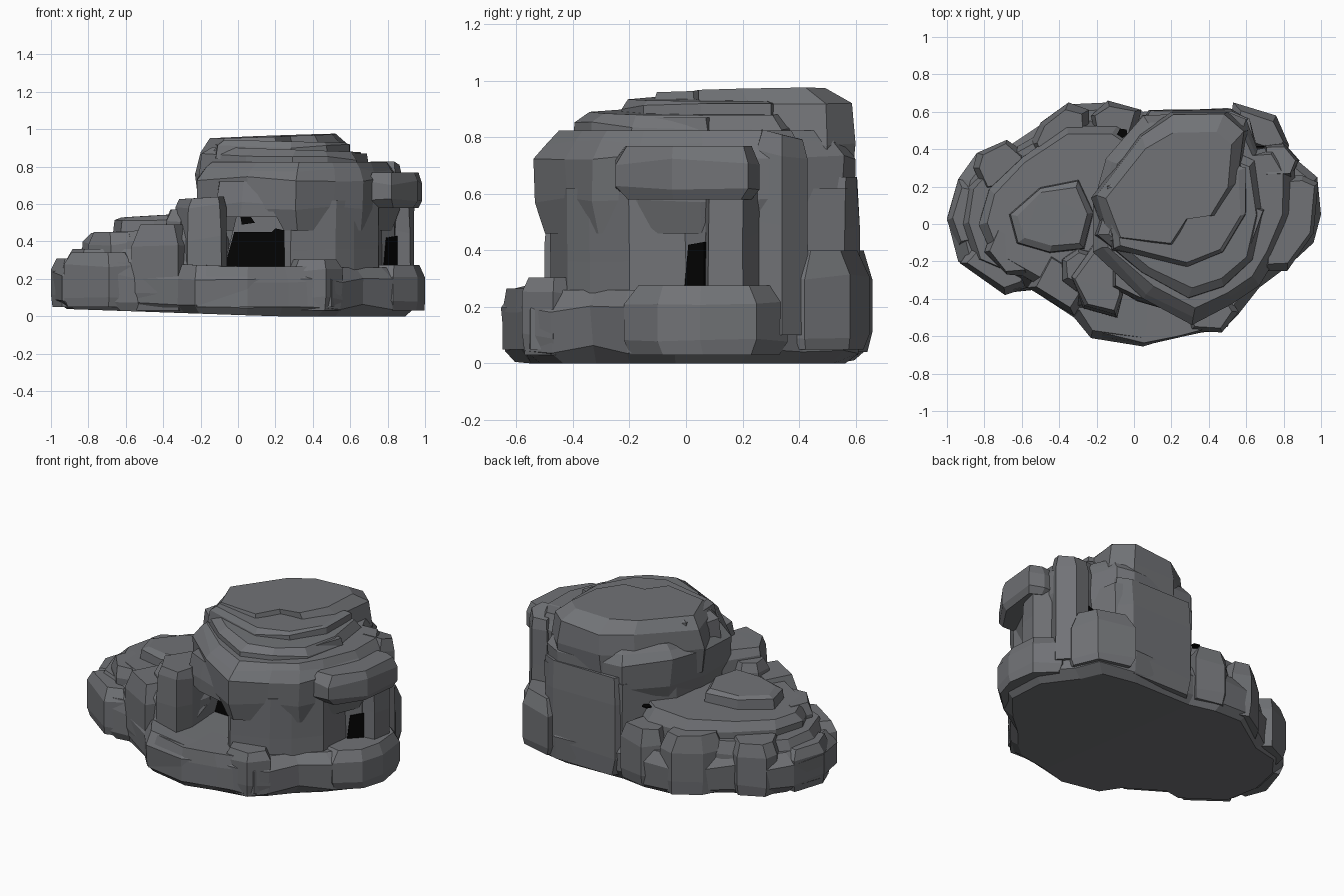
import bpy, bmesh, math, random

if "Cube" in bpy.data.objects:
    bpy.data.objects.remove(bpy.data.objects["Cube"])

random.seed(4)


def material(name, col):
    m = bpy.data.materials.new(name)
    m.diffuse_color = (*col, 1)
    m.use_nodes = True
    m.node_tree.nodes["Principled BSDF"].inputs["Base Color"].default_value = m.diffuse_color
    return m


STONE = material("grey stone", (0.165, 0.17, 0.182))
DARK = material("cave black", (0.001, 0.001, 0.001))


def rock(name, outline, levels, tilt=(0, 0), jit=0.01, lift=0.0, mat=STONE, shift=(0, 0)):
    """Stack scaled copies of a top-view outline; levels are (z, scale)."""
    cx = sum(p[0] for p in outline) / len(outline)
    cy = sum(p[1] for p in outline) / len(outline)
    bm = bmesh.new()
    rings = []
    top, low = levels[-1][0], levels[0][0]
    for n_level, (z, s) in enumerate(levels):
        ring = []
        last = n_level == len(levels) - 1
        for x, y in outline:
            k = (z - low) / (top - low)
            px = cx + (x - cx) * s + random.uniform(-jit, jit) * (s < 1) + shift[0] * last
            py = cy + (y - cy) * s + random.uniform(-jit, jit) * (s < 1) + shift[1] * last
            pz = z + k * (tilt[0] * (x - cx) + tilt[1] * (y - cy))
            pz += max(0, 0.2 - px) * lift
            if 0 < k < 1:
                pz += random.uniform(-jit, jit) * 1.5
            ring.append(bm.verts.new((px, py, pz)))
        rings.append(ring)
    n = len(outline)
    for a, b in zip(rings, rings[1:]):
        for i in range(n):
            j = (i + 1) % n
            bm.faces.new((a[i], a[j], b[j], b[i]))
    bm.faces.new(rings[0][::-1])
    bm.faces.new(rings[-1])
    bmesh.ops.recalc_face_normals(bm, faces=bm.faces)
    bmesh.ops.triangulate(bm, faces=[f for f in bm.faces if len(f.verts) > 4])
    me = bpy.data.meshes.new(name)
    bm.to_mesh(me)
    bm.free()
    me.materials.append(mat)
    ob = bpy.data.objects.new(name, me)
    bpy.context.collection.objects.link(ob)
    return ob


def boulder(name, c, r, z, sides=7, rot=0.0, tilt=(0, 0)):
    """Rounded faceted stone: centre, radii, bottom and top height."""
    pts = []
    for i in range(sides):
        a = 2 * math.pi * i / sides + random.uniform(-.12, .12)
        u, v = r[0] * math.cos(a), r[1] * math.sin(a)
        pts.append((c[0] + u * math.cos(rot) - v * math.sin(rot),
                    c[1] + u * math.sin(rot) + v * math.cos(rot)))
    h = z[1] - z[0]
    return rock(name, pts, [(z[0], .85), (z[0] + h * .25, 1), (z[0] + h * .75, .98), (z[1], .7)], tilt)


# wide foot of the whole formation
rock("base_slab", [(-.94, -.2), (-.68, -.37), (-.55, -.35), (-.32, -.5), (-.23, -.61), (.05, -.655),
                   (.25, -.59), (.47, -.57), (.56, -.48), (.67, -.34), (.83, -.22), (.97, -.05),
                   (.95, .22), (.8, .42), (.74, .57), (.5, .62), (.05, .6), (-.13, .65),
                   (-.35, .64), (-.5, .53), (-.65, .43), (-.84, .38), (-.94, .24), (-1, .03)],
     [(0, .92), (.05, .99), (.19, 1), (.26, .93)], lift=.035)

# stepped terraces on the left
terrace_low = rock("terrace_low", [(-.93, 0), (-.86, -.2), (-.6, -.32), (-.33, -.46), (-.1, -.45), (.1, 0),
                                   (.1, .5), (-.3, .58), (-.55, .46), (-.75, .34), (-.9, .2)],
                   [(.1, 1), (.28, .99), (.36, .92)])
terrace_mid = rock("terrace_mid", [(-.83, 0), (-.76, -.19), (-.5, -.33), (-.3, -.45), (-.08, -.38), (.1, .4),
                                   (-.08, .53), (-.35, .52), (-.6, .36), (-.78, .18)],
                   [(.25, 1), (.4, .99), (.465, .9)], tilt=(.05, 0))
rock("terrace_top_slab", [(-.66, .05), (-.62, -.1), (-.45, -.15), (-.27, -.13), (-.22, .06), (-.3, .23), (-.5, .19)],
     [(.42, 1.05), (.51, 1), (.54, .85)], tilt=(.05, 0))

# tower: wall, overhanging band, stepped slabs, cap
tower_wall = rock("tower_wall", [(-.2, -.08), (.04, -.3), (.28, -.48), (.52, -.42), (.62, -.34), (.75, -.2),
                                 (.77, 0), (.84, .07), (.84, .3), (.78, .42), (.66, .4), (.61, .56),
                                 (.5, .6), (.05, .58), (-.15, .3)],
                  [(.1, 1), (.35, 1), (.62, .99)])
tower_band = rock("tower_band", [(-.22, .1), (-.22, -.15), (.05, -.4), (.31, -.54), (.52, -.43), (.67, -.33),
                                 (.76, -.18), (.86, .05), (.86, .3), (.78, .42), (.66, .4), (.6, .56), (.5, .6),
                                 (.05, .58), (-.15, .35)],
                  [(.46, .93), (.58, .99), (.735, 1), (.785, .93), (.825, .87)])
rock("upper_slab", [(-.21, -.06), (.04, -.26), (.3, -.4), (.48, -.34), (.64, -.2), (.7, .05), (.66, .35),
                    (.3, .5), (-.1, .3)],
     [(.74, 1), (.845, .98), (.89, .87)], tilt=(-.03, 0))
rock("upper_step", [(-.12, -.14), (.28, -.23), (.48, -.15), (.6, .05), (.6, .3), (.2, .4), (-.15, .2)],
     [(.84, 1), (.91, .98), (.935, .9)], tilt=(-.02, 0))
rock("cap_boulder", [(-.23, .14), (-.14, -.1), (.2, -.14), (.3, .02), (.46, .04), (.57, .22), (.61, .5),
                     (.5, .6), (.2, .6), (.03, .48)],
     [(.6, .97), (.77, 1), (.9, .95), (.965, .8)], tilt=(.025, .01), shift=(-.01, -.03))
rock("small_top_slab", [(.5, -.17), (.62, -.13), (.7, .08), (.62, .1), (.6, -.02), (.5, -.1)],
     [(.8, 1), (.87, .97)])

# right side: knob, pillar, buttress and the stones at their feet
rock("side_knob", [(.7, -.25), (.82, -.25), (.96, -.05), (.985, .22), (.9, .26), (.7, .25)],
     [(.58, .84), (.625, 1), (.715, 1), (.77, .86)])
rock("side_pillar", [(.84, .07), (.92, .08), (.94, .2), (.84, .26)], [(.15, 1.05), (.45, 1), (.62, .95)])
rock("side_buttress", [(.7, .25), (.84, .25), (.88, .34), (.8, .43), (.7, .42)],
     [(.1, 1.05), (.5, 1), (.74, 1), (.81, .85)], tilt=(0, -.2))
rock("foot_right", [(.7, -.2), (.83, -.22), (.96, -.1), (1, .05), (.98, .25), (.85, .36), (.7, .3)],
     [(.03, .9), (.09, 1), (.21, 1), (.275, .83)])
rock("foot_back_right", [(.5, .45), (.8, .36), (.83, .42), (.76, .58), (.53, .65)],
     [(.05, .9), (.1, 1), (.31, 1), (.4, .72)])
rock("back_wall", [(-.02, .45), (.58, .38), (.61, .56), (.52, .615), (.08, .61)],
     [(.03, .9), (.15, 1), (.48, 1), (.66, .96)])

# front ledge and stones around the cave
rock("front_ledge", [(-.25, -.45), (-.22, -.6), (.05, -.65), (.27, -.6), (.5, -.55), (.56, -.42), (.1, -.35)],
     [(.05, 1), (.19, 1), (.265, .88)])
rock("front_right_stone", [(.25, -.45), (.3, -.57), (.47, -.58), (.56, -.47), (.5, -.38)],
     [(.03, .96), (.1, 1), (.24, 1), (.305, .8)])
rock("cave_left_stone", [(-.34, -.28), (-.27, -.45), (-.09, -.5), (-.06, -.38), (-.07, -.2), (-.2, -.08)],
     [(.1, 1.02), (.42, 1), (.59, .97), (.635, .8)], tilt=(.05, 0))
rock("cave_lintel_stone", [(-.12, -.15), (-.12, -.34), (.02, -.41), (.25, -.48), (.25, -.2)],
     [(.53, .95), (.6, 1), (.72, .9)])

# broad stones round the left rim
RIM = [
    ([(-.57, -.34), (-.32, -.49), (-.2, -.3), (-.45, -.15)], .03, .49),
    ([(-.93, -.21), (-.69, -.38), (-.57, -.34), (-.55, -.15), (-.82, -.05)], .05, .34),
    ([(-.8, -.15), (-.68, -.27), (-.57, -.28), (-.55, -.1), (-.75, 0)], .2, .45),
    ([(-1, .02), (-.94, -.12), (-.8, -.1), (-.75, .2), (-.94, .24)], .05, .31),
    ([(-.86, .3), (-.84, .38), (-.68, .45), (-.58, .38), (-.6, .2), (-.8, .18)], .05, .38),
    ([(-.56, .42), (-.5, .54), (-.35, .65), (-.24, .61), (-.24, .4), (-.5, .32)], .04, .41),
    ([(-.23, .58), (-.14, .66), (.04, .61), (0, .45), (-.2, .42)], .04, .4)]
for i, (outline, z0, z1) in enumerate(RIM):
    h = z1 - z0
    rock(f"rim_stone_{i + 1}", outline, [(z0, .92), (z0 + h * .2, 1), (z0 + h * .75, 1), (z1, .78)])
boulder("terrace_step_stone", (-.28, -.24), (.12, .12), (.3, .57))


# cave: a wedge cut into the wall and terraces, with a dark back
def prism(name, profile, y0, y1, mat):
    me = bpy.data.meshes.new(name)
    n = len(profile)
    vs = [(x, y, z) for y in (y0, y1) for x, z in profile]
    fs = [tuple(range(n)), tuple(range(2 * n - 1, n - 1, -1))]
    fs += [(i + n, (i + 1) % n + n, (i + 1) % n, i) for i in range(n)]
    me.from_pydata(vs, [], fs)
    me.materials.append(mat)
    ob = bpy.data.objects.new(name, me)
    bpy.context.collection.objects.link(ob)
    return ob


opening = [(-.075, .255), (.25, .255), (.245, .46), (.19, .56), (.0, .56)]
cutter = prism("cave_cutter", opening, -.9, -.12, STONE)
cutter.hide_render = True
cutter.display_type = 'WIRE'
for ob in (tower_wall, terrace_low, terrace_mid, tower_band):
    mod = ob.modifiers.new("cave", 'BOOLEAN')
    mod.operation = 'DIFFERENCE'
    mod.solver = 'EXACT'
    mod.object = cutter
prism("cave_dark_back", [(-.075, .255), (.25, .255), (.245, .46), (.2, .47), (.18, .45), (-.02, .45)],
      -.135, -.128, DARK)
prism("cave_dark_gap", [(.02, .49), (.09, .5), (.07, .53), (.01, .55)], -.135, -.128, DARK)

# dark slot beside the side pillar
slot = prism("side_slot_dark", [(-.05, .26), (.05, .26), (.05, .43), (-.03, .42)], -.004, .004, DARK)
slot.location = (.815, .032, 0)
slot.rotation_euler = (0, 0, math.radians(45))

# small dark gaps behind the tower: beside the terrace and in the rear notch
gap = [(-.09, .48), (-.06, .46), (-.035, .48), (-.04, .505), (-.075, .51)]
rock("terrace_gap_dark", gap, [(.472, 1), (.48, 1)], jit=0, mat=DARK)
notch = prism("rear_notch_dark", [(-.03, .4), (.03, .4), (.02, .5), (-.02, .48)], -.004, .004, DARK)
notch.location = (.67, .412, 0)
